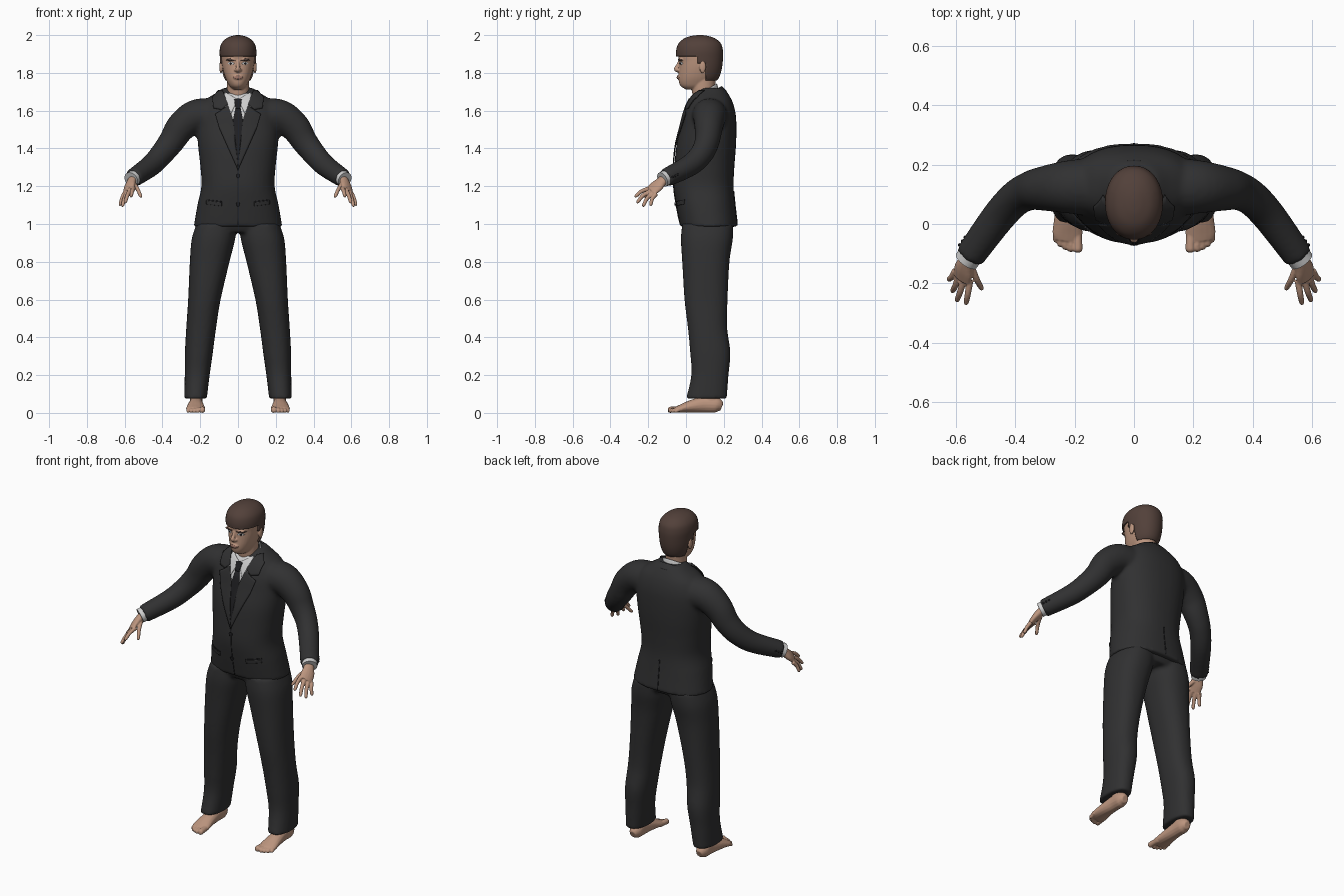
import bpy, bmesh, math
from mathutils import Vector

if "Cube" in bpy.data.objects:
    bpy.data.objects.remove(bpy.data.objects["Cube"])


def material(name, rgb):
    m = bpy.data.materials.new(name)
    m.use_nodes = True
    m.diffuse_color = (*rgb, 1)
    m.node_tree.nodes["Principled BSDF"].inputs["Base Color"].default_value = (*rgb, 1)
    m.node_tree.nodes["Principled BSDF"].inputs["Roughness"].default_value = 0.8
    return m


SUIT = material("charcoal cloth", (0.030, 0.030, 0.031))
DARK = material("black cloth", (0.014, 0.014, 0.016))
WHITE = material("white shirt", (0.62, 0.62, 0.62))
SKIN = material("skin", (0.50, 0.30, 0.21))
LIP = material("lips", (0.36, 0.19, 0.145))
HAIR = material("brown hair", (0.085, 0.052, 0.042))
parts = []


def spline(rows, n=5):
    """Catmull-Rom interpolation through rows of numbers."""
    out = []
    for i in range(len(rows) - 1):
        a, b, c, d = (rows[max(0, min(len(rows) - 1, i + k))] for k in (-1, 0, 1, 2))
        for j in range(n):
            t = j / n
            out.append([q + t / 2 * (r - p + t * (2 * p - 5 * q + 4 * r - s + t * (3 * (q - r) + s - p)))
                        for p, q, r, s in zip(a, b, c, d)])
    return out + [list(rows[-1])]


def bridge(bm, rings, caps=True):
    vs = [[bm.verts.new(p) for p in ring] for ring in rings]
    n = len(vs[0])
    for lo, hi in zip(vs, vs[1:]):
        for i in range(n):
            bm.faces.new((lo[i], lo[(i + 1) % n], hi[(i + 1) % n], hi[i]))
    if caps:
        bm.faces.new(vs[0][::-1])
        bm.faces.new(vs[-1])


def loft(bm, rows, power=2.3, tilt=0, caps=True, seg=36):
    """Upright body; rows are z, front y, back y, half width, centre x."""
    rings = []
    for z, yf, yb, w, xc in spline(rows):
        ring = []
        for k in range(seg):
            c, s = math.cos(math.tau * k / seg), math.sin(math.tau * k / seg)
            dy = math.copysign(abs(s) ** (2 / power), s) * (yb - yf) / 2
            dx = math.copysign(abs(c) ** (2 / power), c) * w
            ring.append((xc + dx, (yf + yb) / 2 + dy, z + tilt * dy))
        rings.append(ring)
    bridge(bm, rings, caps)


def tube(bm, rows, side=(0, 0, 1), seg=16):
    """Limb along a path; rows are x, y, z, radius along side, other radius."""
    rows = spline(rows)
    pts = [Vector(r[:3]) for r in rows]
    rings = []
    for i, r in enumerate(rows):
        t = (pts[min(i + 1, len(pts) - 1)] - pts[max(i - 1, 0)]).normalized()
        u = Vector(side)
        u = (u - t * u.dot(t)).normalized()
        v = t.cross(u)
        angles = [math.tau * k / seg for k in range(seg)]
        rings.append([pts[i] + u * r[3] * math.cos(a) + v * r[4] * math.sin(a) for a in angles])
    bridge(bm, rings)


def blob(bm, centre, radii):
    new = bmesh.ops.create_uvsphere(bm, u_segments=16, v_segments=10, radius=1)["verts"]
    for v in new:
        v.co = Vector(c + r * p for c, r, p in zip(centre, radii, v.co))


def finish(bm, name, mat, voxel=0, mirror=False, rounds=4):
    bmesh.ops.recalc_face_normals(bm, faces=bm.faces)
    me = bpy.data.meshes.new(name)
    bm.to_mesh(me)
    bm.free()
    me.materials.append(mat)
    ob = bpy.data.objects.new(name, me)
    bpy.context.collection.objects.link(ob)
    parts.append(ob)
    if voxel:
        m = ob.modifiers.new("fuse", "REMESH")
        m.mode, m.voxel_size, m.use_smooth_shade = "VOXEL", voxel, True
        m = ob.modifiers.new("soften", "SMOOTH")
        m.factor, m.iterations = 0.5, rounds
    if mirror:
        ob.modifiers.new("mirror", "MIRROR")
    return ob


def plate(name, pts, mat, target, lift, back=False):
    """Thin mirrored patch of (x, z) points laid on the front or back of a target."""
    bm = bmesh.new()
    bm.faces.new([bm.verts.new((x, 0.6 if back else -0.6, z)) for x, z in pts])
    bmesh.ops.triangulate(bm, faces=bm.faces)
    bmesh.ops.subdivide_edges(bm, edges=bm.edges, cuts=7, use_grid_fill=True)
    ob = finish(bm, name, mat, mirror=True)
    m = ob.modifiers.new("lay", "SHRINKWRAP")
    m.target, m.wrap_method, m.wrap_mode = target, "PROJECT", "ABOVE_SURFACE"
    m.use_project_y, m.offset = True, lift
    m.use_positive_direction, m.use_negative_direction = not back, back
    m = ob.modifiers.new("thicken", "SOLIDIFY")
    m.thickness, m.offset = 0.004, 0


def disc(x, z, r):
    return [(x + r * math.cos(k * math.pi / 6), z + r * math.sin(k * math.pi / 6)) for k in range(12)]


# Jacket: torso and both sleeves fused
bm = bmesh.new()
loft(bm, [(.985, -.03, .274, .235, 0), (1.1, -.052, .26, .215, 0), (1.2, -.066, .252, .194, 0),
          (1.3, -.062, .256, .199, 0), (1.42, -.05, .265, .212, 0), (1.52, -.025, .267, .217, 0),
          (1.59, -.008, .262, .21, 0), (1.65, .018, .245, .18, 0), (1.695, .048, .22, .115, 0),
          (1.72, .08, .2, .08, 0)])
for s in (1, -1):
    tube(bm, [(s * .12, .125, 1.565, .1, .1), (s * .22, .125, 1.57, .09, .09), (s * .3, .12, 1.515, .08, .076),
              (s * .35, .112, 1.44, .07, .066), (s * .4, .085, 1.375, .064, .06),
              (s * .46, .02, 1.31, .058, .057), (s * .555, -.11, 1.243, .049, .051)], seg=24)
jacket = finish(bm, "jacket", SUIT, 0.011)

# Trousers: seat and both legs fused
bm = bmesh.new()
loft(bm, [(1.06, -.02, .24, .18, 0), (1.0, -.022, .25, .21, 0), (.955, .0, .23, .2, 0)])
for s in (1, -1):
    loft(bm, [(1.0, -.02, .25, .105, s * .115), (.92, -.027, .248, .115, s * .13), (.8, -.02, .23, .105, s * .15),
              (.6, -.008, .22, .086, s * .178), (.45, .01, .218, .079, s * .195), (.32, .022, .235, .074, s * .207),
              (.2, .028, .225, .066, s * .216), (.075, .0, .216, .06, s * .225)])
finish(bm, "trousers", SUIT, 0.01)

# Jacket collar round the nape and shirt collar inside it
bm = bmesh.new()
loft(bm, [(1.66, .02, .215, .115, 0), (1.695, .035, .19, .088, 0)], 2, .45, False)
bmesh.ops.delete(bm, geom=[v for v in bm.verts if v.co.y < .06], context="VERTS")
finish(bm, "jacket_collar", SUIT).modifiers.new("thicken", "SOLIDIFY").thickness = 0.008
bm = bmesh.new()
loft(bm, [(1.655, .012, .175, .085, 0), (1.705, .026, .164, .07, 0)], 2, .55, False)
finish(bm, "shirt_collar", WHITE).modifiers.new("thicken", "SOLIDIFY").thickness = 0.005

# Shirt front, tie, lapels and jacket details
plate("shirt_front", [(0, 1.69), (.075, 1.69), (.05, 1.6), (0, 1.42)], WHITE, jacket, .001)
plate("shirt_collar_point", [(.002, 1.655), (.065, 1.695), (.078, 1.63), (.04, 1.575)], WHITE, jacket, .005)
plate("tie_knot", [(0, 1.66), (.02, 1.655), (.013, 1.61), (0, 1.608)], DARK, jacket, .008)
plate("tie_blade", [(0, 1.612), (.013, 1.612), (.028, 1.54), (.016, 1.38), (0, 1.3)], DARK, jacket, .005)
plate("lapel", [(.052, 1.625), (.085, 1.6), (.118, 1.58), (.095, 1.5), (.0, 1.285), (.002, 1.33), (.026, 1.55)],
      SUIT, jacket, .008)
plate("collar_leaf", [(.078, 1.7), (.1, 1.7), (.132, 1.665), (.126, 1.61), (.085, 1.602), (.053, 1.63)],
      SUIT, jacket, .009)
plate("front_seam", [(0, 1.29), (.002, 1.29), (.002, .995), (0, .995)], DARK, jacket, .001)
plate("back_vent", [(0, 1.17), (.003, 1.17), (.003, .995), (0, .995)], DARK, jacket, .001, True)
plate("pocket_flap", [(.085, 1.115), (.165, 1.125), (.165, 1.105), (.085, 1.095)], SUIT, jacket, .004)
plate("pocket_slit", [(.085, 1.12), (.165, 1.13), (.165, 1.125), (.085, 1.115)], DARK, jacket, .002)
for z in (1.255, 1.105):
    plate("front_button", disc(0, z, .011), DARK, jacket, .006)
bm = bmesh.new()
for t in (.72, .82, .92):
    p = Vector((.46, .02, 1.31)).lerp(Vector((.555, -.11, 1.243)), t) + Vector((.8, .58, 0)) * .05
    blob(bm, p, (.006, .006, .006))
finish(bm, "cuff_buttons", DARK, mirror=True)

# Shirt cuffs
bm = bmesh.new()
tube(bm, [(.535, -.083, 1.257, .041, .042), (.566, -.125, 1.235, .041, .042)])
finish(bm, "shirt_cuff", WHITE, mirror=True)

# Hands
bm = bmesh.new()
across = (.045, .04, -.03)
tube(bm, [(.548, -.1, 1.25, .028, .024), (.563, -.128, 1.226, .03, .022), (.574, -.155, 1.2, .039, .02),
          (.58, -.185, 1.175, .038, .015)], across)
fingers = [((.553, -.19, 1.19), (.567, -.272, 1.145)), ((.574, -.187, 1.175), (.598, -.262, 1.113)),
           ((.59, -.175, 1.165), (.613, -.23, 1.093)), ((.602, -.158, 1.16), (.626, -.19, 1.098)),
           ((.55, -.14, 1.212), (.512, -.222, 1.142))]
for root, tip in fingers:
    a, b = Vector(root), Vector(tip)
    mid = a.lerp(b, .5) + Vector((0, -.004, .006))
    tube(bm, [(*a, .012, .012), (*mid, .0105, .0105), (*a.lerp(b, .88), .009, .009), (*b, .005, .005)], across)
finish(bm, "hand", SKIN, 0.0035, True, 2)

# Bare feet
bm = bmesh.new()
loft(bm, [(.03, .085, .185, .034, .222), (.08, .09, .175, .033, .222), (.14, .09, .175, .035, .222)], 2)
tube(bm, [(.222, .19, .032, .02, .022), (.222, .16, .042, .036, .041), (.222, .1, .044, .037, .043),
          (.224, .03, .035, .044, .034), (.224, -.03, .022, .051, .021), (.226, -.055, .017, .044, .015)], (1, 0, 0))
for x, y, r in ((.19, -.096, .016), (.213, -.094, .012), (.231, -.087, .011), (.248, -.077, .011), (.263, -.062, .01)):
    tube(bm, [(x + .003, -.02, .02, r, r), (x, y + .03, .018, r, r), (x, y + .008, r, r, r), (x, y, r, r / 2, r / 2)],
         (1, 0, 0))
finish(bm, "foot", SKIN, 0.004, True, 2)

# Head with neck, nose, ears and brow
bm = bmesh.new()
loft(bm, [(1.6, .05, .15, .06, 0), (1.7, .032, .152, .058, 0), (1.79, .03, .16, .06, 0)], 2)
loft(bm, [(1.712, .0, .11, .025, 0), (1.728, -.026, .13, .043, 0), (1.75, -.037, .145, .056, 0),
          (1.78, -.039, .16, .069, 0), (1.82, -.037, .172, .08, 0), (1.86, -.036, .18, .086, 0),
          (1.9, -.041, .183, .087, 0), (1.95, -.02, .17, .075, 0), (1.985, .03, .12, .04, 0)], 2.15)
tube(bm, [(0, -.028, 1.868, .008, .01), (0, -.042, 1.84, .009, .01), (0, -.053, 1.82, .013, .011),
          (0, -.04, 1.808, .012, .008)], (1, 0, 0))
blob(bm, (0, -.036, 1.776), (.026, .012, .013))
for s in (1, -1):
    blob(bm, (s * .012, -.04, 1.815), (.009, .011, .008))
    blob(bm, (s * .034, -.026, 1.87), (.028, .014, .007))
    blob(bm, (s * .09, .088, 1.832), (.009, .018, .034))
head = finish(bm, "head", SKIN, 0.004, rounds=3)

# Painted face
plate("eye_white", [(.018, 1.85), (.03, 1.858), (.046, 1.857), (.055, 1.849), (.04, 1.843), (.028, 1.844)],
      WHITE, head, .0005)
plate("iris", disc(.037, 1.85, .006), DARK, head, .002)
plate("eyebrow", [(.013, 1.864), (.04, 1.875), (.063, 1.868), (.04, 1.867)], HAIR, head, .002)
plate("mouth", [(0, 1.783), (.008, 1.785), (.026, 1.777), (.012, 1.768), (0, 1.767)], LIP, head, .0)

# Hair cap trimmed round the face and ears
bm = bmesh.new()
loft(bm, [(1.735, -.02, .14, .055, 0), (1.765, -.03, .168, .073, 0), (1.79, -.04, .181, .083, 0),
          (1.83, -.046, .191, .091, 0), (1.88, -.052, .196, .096, 0), (1.92, -.052, .195, .097, 0),
          (1.955, -.04, .185, .088, 0), (1.982, -.01, .155, .063, 0), (1.996, .03, .115, .03, 0),
          (2.0, .065, .085, .008, 0)], 2.1)
bmesh.ops.recalc_face_normals(bm, faces=bm.faces)
for axis, cuts in ((2, (1.76, 1.85, 1.888)), (1, (.062, .105))):
    for c in cuts:
        at = Vector((0, 0, 0))
        at[axis] = 1
        bmesh.ops.bisect_plane(bm, geom=bm.verts[:] + bm.edges[:] + bm.faces[:], plane_co=at * c, plane_no=at)
bare = []
for f in bm.faces:
    c = f.calc_center_median()
    limit = 1.76 if c.y > .105 else 1.85 if c.y > .062 else 1.888
    if c.z < limit:
        bare.append(f)
bmesh.ops.delete(bm, geom=bare, context="FACES")
m = finish(bm, "hair", HAIR).modifiers.new("thicken", "SOLIDIFY")
m.thickness = 0.012

# Smooth shading with sharp edges kept
bpy.ops.object.select_all(action="DESELECT")
for ob in parts:
    ob.select_set(True)
bpy.context.view_layer.objects.active = parts[0]
bpy.ops.object.shade_smooth_by_angle(angle=math.radians(40))
